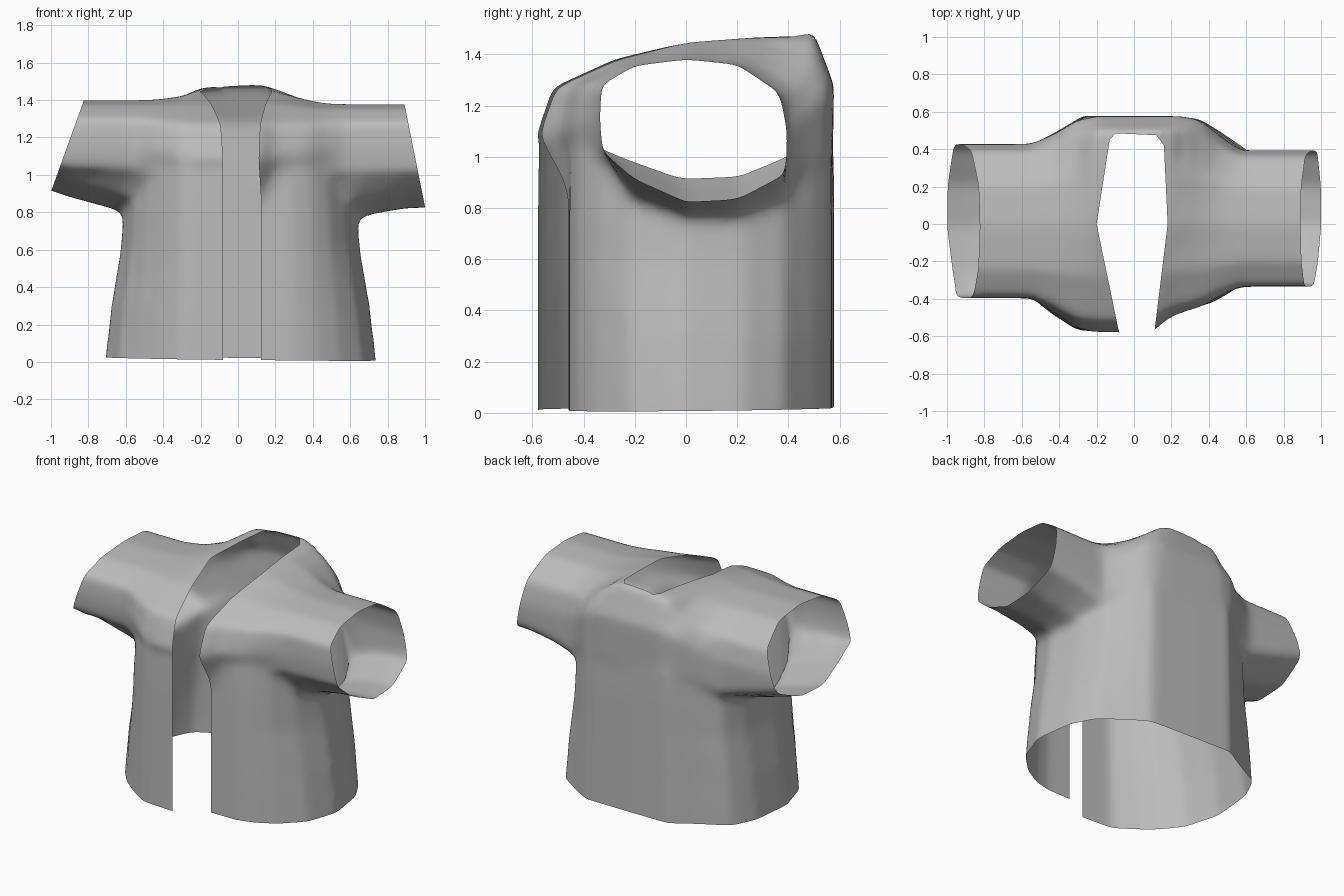
import bpy, bmesh
from mathutils import Vector

cube = bpy.data.objects.get("Cube")
if cube:
    bpy.data.objects.remove(cube, do_unlink=True)

fabric = bpy.data.materials.new("grey_fabric")
fabric.use_nodes = True
GREY = (0.5, 0.5, 0.5, 1)
fabric.diffuse_color = GREY
fabric.node_tree.nodes["Principled BSDF"].inputs["Base Color"].default_value = GREY


def loft(bm, rings):
    """Skin a row of equal rings and cap both ends."""
    loops = [[bm.verts.new(p) for p in ring] for ring in rings]
    n = len(loops[0])
    faces = [bm.faces.new((a[i], a[(i + 1) % n], b[(i + 1) % n], b[i]))
             for a, b in zip(loops, loops[1:]) for i in range(n)]
    faces += [bm.faces.new(loops[0]), bm.faces.new(loops[-1])]
    bmesh.ops.recalc_face_normals(bm, faces=faces)


bm = bmesh.new()

# Torso: one plan outline whose sides draw in towards the chest; the left panel sits further back
plan = [(0, -.58), (-.3, -.57), (-.44, -.48), (-.54, -.4), (-.64, -.28), (-.71, -.05), (-.685, .23),
        (-.61, .39), (-.42, .49), (-.27, .58), (0, .575), (.34, .567), (.46, .495),
        (.62, .385), (.705, .23), (.74, -.02), (.67, -.22), (.54, -.35), (.42, -.42),
        (.3, -.455), (.03, -.46)]
levels = [(-.15, 1.02, 1), (.02, 1, 1), (.3, .955, 1), (.6, .885, 1),
          (.8, .865, 1), (1.0, .83, .995), (1.15, .76, .965)]


def torso_ring(z, sx, sy):
    return [(x * (1 + (sx - 1) * min(1, abs(x) / .65) ** 2), y * sy, z) for x, y in plan]


loft(bm, [torso_ring(*level) for level in levels])

# Shoulders and sleeves: a tube along x that blends the chest arch into the sleeve section
arch = [(-.585, 1.08), (-.52, 1.27), (-.28, 1.38), (0, 1.452), (.25, 1.473), (.5, 1.488),
        (.578, 1.28), (.573, 1.0), (.3, .85), (0, .8), (-.3, .8), (-.47, .85)]
sleeve = [(-.337, 1.14), (-.33, 1.28), (-.2, 1.355), (0, 1.38), (.2, 1.36), (.365, 1.25),
          (.395, 1.1), (.39, .92), (.2, .82), (0, .81), (-.2, .9), (-.325, 1.02)]
# x, front blend, back blend, crest blend, lift of the underside
stations = [(-1.2, 1, 1, 1, .15), (-.9, 1, 1, 1, .05), (-.68, 1, 1, 1, -.01),
            (-.55, 1, 1, 1, -.05), (-.42, .55, .62, .9, 0), (-.3, .08, .13, .6, 0),
            (-.2, 0, 0, .1, 0), (.1, 0, 0, 0, 0), (.2, .35, 0, .1, 0), (.3, .48, .03, .45, 0),
            (.37, .57, .18, .7, 0), (.47, .82, .62, .95, 0), (.57, 1, 1, 1, -.07),
            (.72, 1, 1, 1, -.02), (.9, 1, 1, 1, .01), (1.2, 1, 1, 1, .02)]


def section(x, front, back, crest, lift):
    ring = []
    for (ay, az), (sy, sz) in zip(arch, sleeve):
        if x < 0:                       # the right sleeve is wider
            sy, sz = sy * 1.13 - .018, sz + .02
        t = front if ay < 0 else back if ay > 0 else (front + back) / 2
        z = az + (sz - az) * (crest if az > 1.3 else t)
        ring.append((x, ay + (sy - ay) * t, z + (lift if z < .98 else 0)))
    return ring


loft(bm, [section(*s) for s in stations])

mesh = bpy.data.meshes.new("jacket")
bm.to_mesh(mesh)
bm.free()
jacket = bpy.data.objects.new("jacket", mesh)
bpy.context.collection.objects.link(jacket)

# Fuse the volumes and soften the armpits
remesh = jacket.modifiers.new("fuse", 'REMESH')
remesh.mode = 'VOXEL'
remesh.voxel_size = .025
soft = jacket.modifiers.new("soften", 'SMOOTH')
soft.factor = .5
soft.iterations = 12
bpy.context.view_layer.update()
fused = bpy.data.meshes.new_from_object(
    jacket.evaluated_get(bpy.context.evaluated_depsgraph_get()))
jacket.modifiers.clear()

bm = bmesh.new()
bm.from_mesh(fused)


def cut(point, normal, trim):
    bmesh.ops.bisect_plane(bm, geom=bm.verts[:] + bm.edges[:] + bm.faces[:], dist=1e-5,
                           plane_co=point, plane_no=normal, clear_outer=trim)


# Open the hem and both cuffs
cut((0, 0, .016), (-.012, .01, -1), True)
cut((-1, 0, .91), (-1, 0, .36), True)
cut((1, 0, .83), (1, 0, .2), True)

# Front opening and neckline: slice along the outline, then drop what lies inside
outline = [Vector(p) for p in [(-.08, -.7), (-.08, -.58), (-.2, 0), (-.13, .45), (-.1, .485),
                               (.12, .475), (.16, .42), (.18, 0), (.11, -.57), (.11, -.7)]]
edges = list(zip(outline, outline[1:]))
for a, b in edges:
    d = b - a
    cut((a.x, a.y, 0), (d.y, -d.x, 0), False)


def in_opening(c):
    if c.y < -.57:
        return -.08 < c.x < .11
    p = Vector((c.x, c.y))
    return all((b - a).cross(p - a) < 0 for a, b in edges[1:-1])


bmesh.ops.delete(bm, geom=[f for f in bm.faces if in_opening(f.calc_center_median())],
                 context='FACES')
bmesh.ops.remove_doubles(bm, verts=bm.verts[:], dist=.0005)
bm.to_mesh(fused)
bm.free()

jacket.data = fused
fused.name = "jacket_shell"
bpy.data.meshes.remove(mesh)
fused.materials.clear()
fused.materials.append(fabric)
bpy.ops.object.select_all(action='DESELECT')
jacket.select_set(True)
bpy.context.view_layer.objects.active = jacket
bpy.ops.object.shade_smooth_by_angle(angle=.8)
